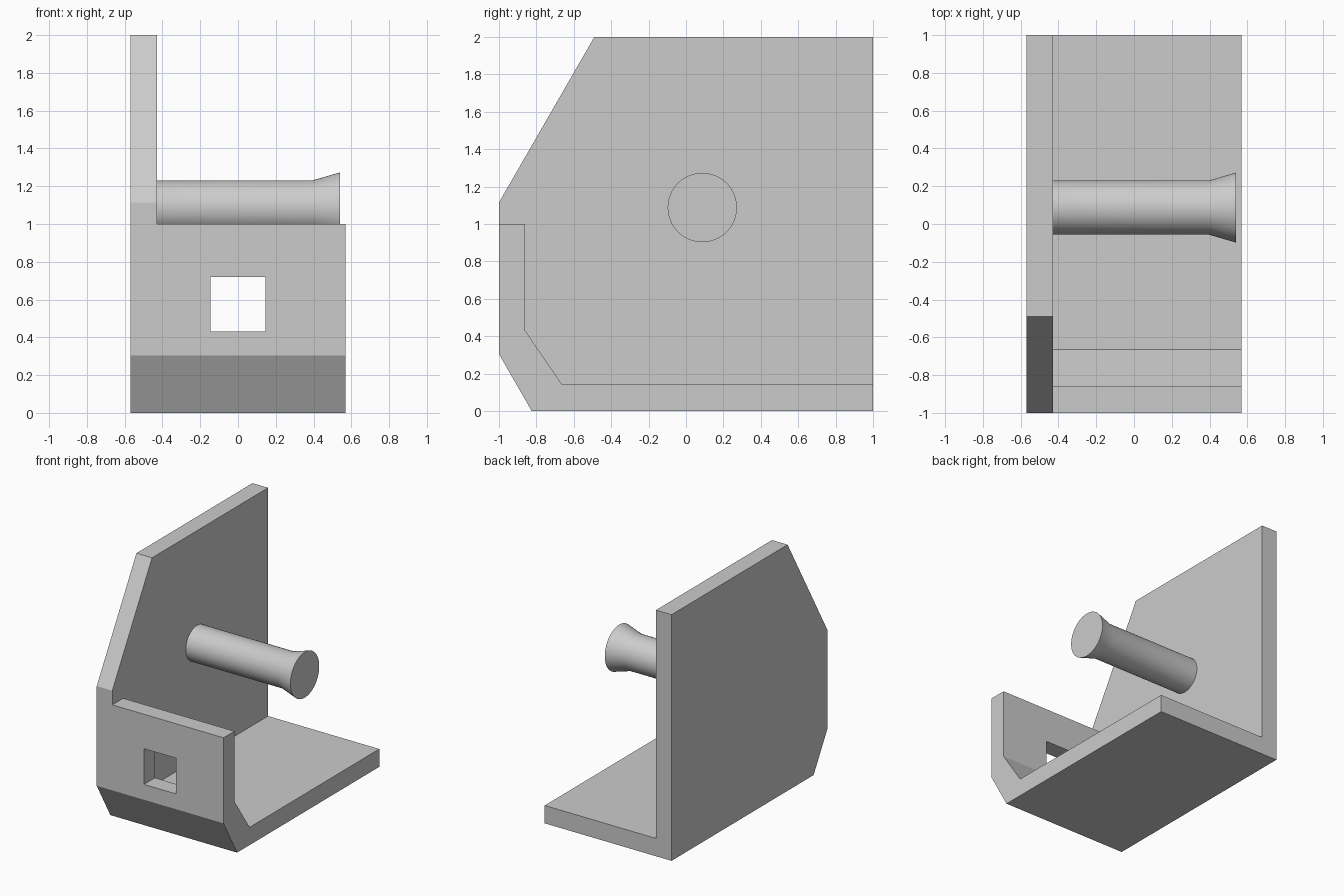
import bpy
import bmesh
from math import radians
from mathutils import Matrix

cube = bpy.data.objects.get("Cube")
if cube:
    bpy.data.objects.remove(cube, do_unlink=True)

grey = bpy.data.materials.new("plain grey")
grey.use_nodes = True
colour = (0.6, 0.6, 0.6, 1)
grey.diffuse_color = colour
grey.node_tree.nodes["Principled BSDF"].inputs["Base Color"].default_value = colour


def add_object(name, bm):
    bmesh.ops.recalc_face_normals(bm, faces=bm.faces)
    mesh = bpy.data.meshes.new(name)
    bm.to_mesh(mesh)
    bm.free()
    mesh.materials.append(grey)
    obj = bpy.data.objects.new(name, mesh)
    bpy.context.collection.objects.link(obj)
    return obj


def extrude_profile(name, profile, x0, x1):
    """Extrude a (y, z) outline along x."""
    bm = bmesh.new()
    face = bm.faces.new([bm.verts.new((x0, y, z)) for y, z in profile])
    moved = bmesh.ops.extrude_face_region(bm, geom=[face])["geom"]
    verts = [v for v in moved if isinstance(v, bmesh.types.BMVert)]
    bmesh.ops.translate(bm, verts=verts, vec=(x1 - x0, 0, 0))
    return add_object(name, bm)


def activate(obj):
    bpy.ops.object.select_all(action='DESELECT')
    obj.select_set(True)
    bpy.context.view_layer.objects.active = obj


def boolean(obj, other, operation):
    mod = obj.modifiers.new(operation.title(), 'BOOLEAN')
    mod.operation = operation
    mod.solver = 'EXACT'
    mod.object = other
    activate(obj)
    bpy.ops.object.modifier_apply(modifier=mod.name)
    bpy.data.objects.remove(other, do_unlink=True)


LEFT, INNER, RIGHT = -0.57, -0.43, 0.57

# Tall side plate with clipped front corners
side_plate = extrude_profile("side_plate", [
    (1, 0), (1, 2), (-0.49, 2), (-1, 1.115), (-1, 0.305), (-0.825, 0)], LEFT, INNER)

# Base and front wall, joined by a chamfered bend
base_and_front = extrude_profile("base_and_front_wall", [
    (1, 0), (1, 0.145), (-0.665, 0.145), (-0.86, 0.43), (-0.86, 1),
    (-1, 1), (-1, 0.305), (-0.825, 0)], INNER, RIGHT)

# Square window through the front wall
cutter = extrude_profile("window_cutter", [
    (-1.1, 0.43), (-0.8, 0.43), (-0.8, 0.72), (-1.1, 0.72)], -0.145, 0.145)
cutter.hide_render = True
boolean(base_and_front, cutter, 'DIFFERENCE')

# Round peg with a flared end, lofted from rings along x
bm = bmesh.new()
SIDES = 64
rings = []
for x, radius in ((INNER, 0.143), (0.395, 0.143), (0.54, 0.185)):
    place = Matrix.Translation((x, 0.087, 1.088)) @ Matrix.Rotation(radians(90), 4, 'Y')
    rings.append(bmesh.ops.create_circle(bm, segments=SIDES, radius=radius, matrix=place)["verts"])
for a, b in zip(rings, rings[1:]):
    for i in range(SIDES):
        j = (i + 1) % SIDES
        bm.faces.new((a[i], a[j], b[j], b[i]))
bm.faces.new(rings[0])
bm.faces.new(rings[-1])
peg = add_object("flared_peg", bm)
activate(peg)
bpy.ops.object.shade_smooth_by_angle(angle=radians(30))
